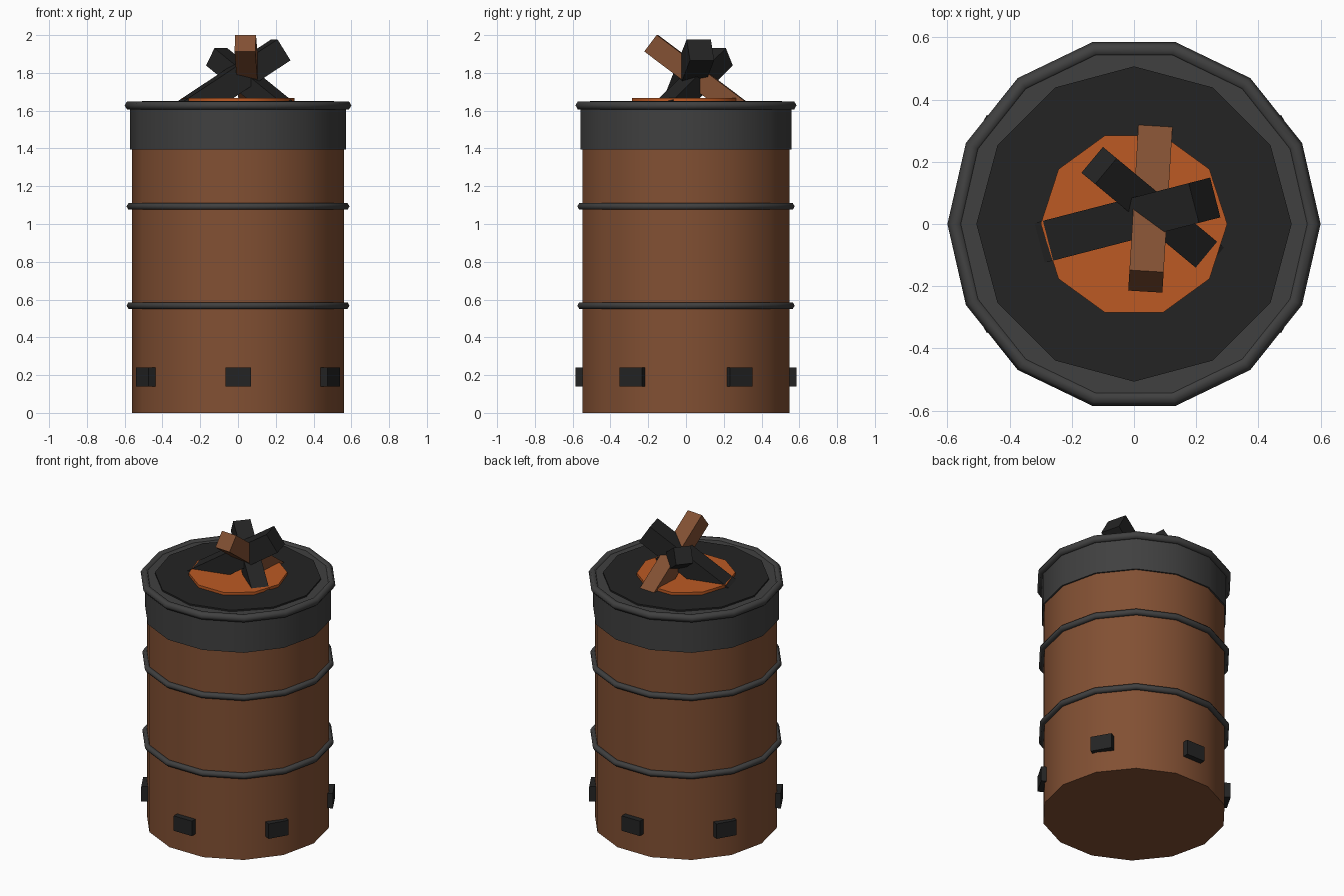
import bpy, math
from mathutils import Vector, Matrix

if "Cube" in bpy.data.objects:
    bpy.data.objects.remove(bpy.data.objects["Cube"])


def material(name, srgb):
    m = bpy.data.materials.new(name)
    lin = [((c / 255 + 0.055) / 1.055) ** 2.4 for c in srgb]
    m.diffuse_color = (*lin, 1)
    m.use_nodes = True
    m.node_tree.nodes["Principled BSDF"].inputs["Base Color"].default_value = m.diffuse_color
    return m


RUST = material("rusty_brown", (130, 80, 51))
GREY = material("dark_grey_metal", (64, 64, 64))
CHAR = material("charred_black", (36, 36, 36))
EMBER = material("ember_orange", (188, 90, 36))


def finish(name, mat, smooth=None):
    ob = bpy.context.object
    ob.name = name
    ob.data.materials.append(mat)
    if smooth:
        bpy.ops.object.shade_smooth_by_angle(angle=math.radians(smooth))
    return ob


def drum(name, sides, radius, z0, z1, mat):
    # rotated so that a corner lies on the x axis
    bpy.ops.mesh.primitive_cylinder_add(vertices=sides, radius=radius, depth=z1 - z0,
                                        location=(0, 0, (z0 + z1) / 2))
    ob = finish(name, mat)
    ob.data.transform(Matrix.Rotation(math.pi / 2, 4, 'Z'))
    bpy.ops.object.shade_smooth_by_angle(angle=math.radians(40))


def hoop(name, major, minor, z):
    bpy.ops.mesh.primitive_torus_add(major_segments=14, minor_segments=6, major_radius=major,
                                     minor_radius=minor, location=(0, 0, z))
    finish(name, GREY, 80)


def block(name, size, mat, matrix):
    bpy.ops.mesh.primitive_cube_add(size=1)
    ob = finish(name, mat)
    ob.data.transform(Matrix.Diagonal((*size, 1)))
    ob.matrix_world = matrix


# barrel body, top band and hoops
drum("barrel_body", 14, 0.562, 0, 1.60, RUST)
drum("top_band", 14, 0.572, 1.395, 1.64, GREY)
hoop("rim_hoop", 0.575, 0.025, 1.628)
hoop("lower_hoop", 0.57, 0.02, 0.568)
hoop("upper_hoop", 0.57, 0.02, 1.093)

# ash bed and glowing embers
drum("ash_bed", 12, 0.507, 1.60, 1.65, CHAR)
drum("embers", 10, 0.30, 1.63, 1.668, EMBER)

# air vents around the base
for i in range(6):
    turn = Matrix.Rotation(math.radians(30 + 60 * i), 4, 'Z')
    block(f"vent_{i + 1}", (0.05, 0.135, 0.10), CHAR, turn @ Matrix.Translation((0.56, 0, 0.19)))

# crossed logs: centre, heading of the raised end, tilt, length, thickness
logs = [("bare_log", (0.053, 0.055, 1.777), -93.5, 36.9, 0.60, 0.110, RUST),
        ("large_charred_log", (-0.026, 0.011, 1.755), 14.5, 32.6, 0.62, 0.132, CHAR),
        ("small_charred_log", (0.067, 0.039, 1.739), 140.3, 32.0, 0.55, 0.108, CHAR)]
for name, centre, heading, tilt, length, thick, mat in logs:
    m = (Matrix.Translation(Vector(centre)) @ Matrix.Rotation(math.radians(heading), 4, 'Z')
         @ Matrix.Rotation(math.radians(-tilt), 4, 'Y'))
    block(name, (length, thick, thick), mat, m)
